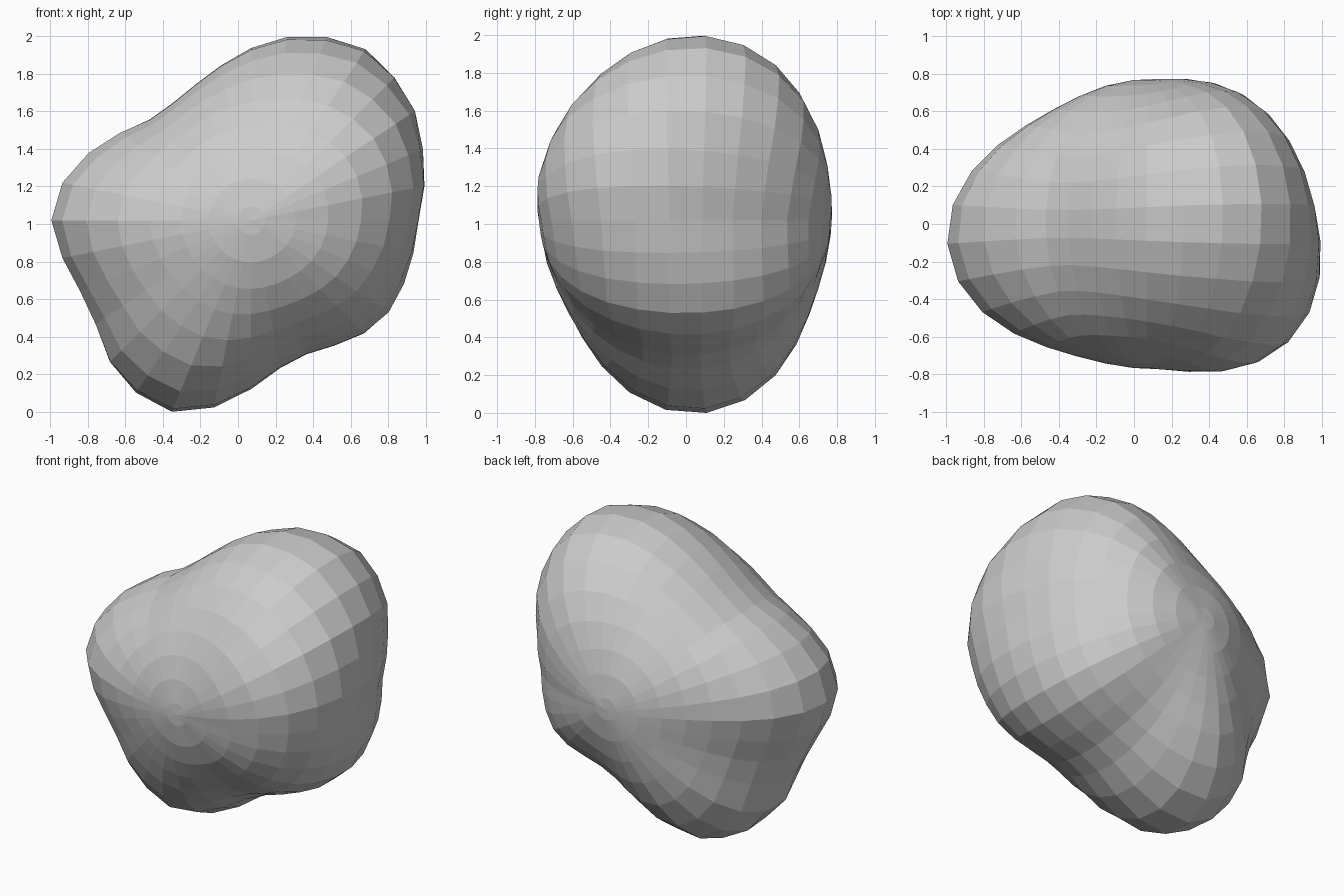
import bpy
import bmesh
from math import asin, atan2, cos, sin, pi

default_cube = bpy.data.objects.get("Cube")
if default_cube:
    bpy.data.objects.remove(default_cube, do_unlink=True)

# Outline of the boulder: radius in hundredths at equal steps around the y axis
OUTLINE = [89, 94, 99, 105, 108, 110, 106, 100, 92, 84, 78, 75, 76, 84, 94, 103,
           107, 103, 99, 100, 107, 111, 111, 102, 90, 80, 77, 80, 85, 88, 88, 88]
SIDES = len(OUTLINE)
RINGS = 16
POLE = 0.77


def radius(turn, lat):
    """Radius in a direction: outline lobes fade toward the front and back poles."""
    rim = OUTLINE[round(turn / (2 * pi) * SIDES) % SIDES] / 100
    fade = 3.1 - 1.25 * cos(turn) - 0.4 * cos(2 * turn)
    # side lobes lean to the front, upper and lower lobes to the back
    skew = 0.02 + 0.1 * cos(2 * turn) + 0.04 * sin(4 * turn) + 0.03 * cos(4 * turn)
    rim -= 0.1 * abs(skew) - 0.005
    c, s = max(cos(lat), 0.0), sin(lat)
    # broad shoulders on the +x side, a little fuller at the front
    shoulder = (0.23 - 0.07 * s) * max(cos(turn - 0.2), 0) ** 2 * (s * c) ** 2
    return POLE + (rim - POLE) * c ** fade - skew * s * c ** 3 + shoulder


# Boulder: a sphere with its poles on the y axis, pushed in and out
bm = bmesh.new()
bmesh.ops.create_uvsphere(bm, u_segments=SIDES, v_segments=RINGS + 1, radius=1)
for v in bm.verts:
    turn = atan2(v.co.y, v.co.x)
    lat = -asin(max(-1, min(1, v.co.z))) * (RINGS + 1) / RINGS
    lat = max(-pi / 2, min(pi / 2, lat))
    r = radius(turn, lat)
    v.co = (0.07 + r * cos(lat) * cos(turn),
            r * sin(lat),
            1.02 + r * cos(lat) * sin(turn))
bmesh.ops.recalc_face_normals(bm, faces=bm.faces)

# Rest it on the ground
low = min(v.co.z for v in bm.verts)
bmesh.ops.translate(bm, verts=bm.verts, vec=(0, 0, -low))

mesh = bpy.data.meshes.new("boulder")
bm.to_mesh(mesh)
bm.free()
boulder = bpy.data.objects.new("boulder", mesh)
bpy.context.collection.objects.link(boulder)

# Stone colour
stone = bpy.data.materials.new("stone_grey")
stone.use_nodes = True
grey = (0.6, 0.6, 0.6, 1)
stone.diffuse_color = grey
shader = next(n for n in stone.node_tree.nodes if n.type == "BSDF_PRINCIPLED")
shader.inputs["Base Color"].default_value = grey
mesh.materials.append(stone)
